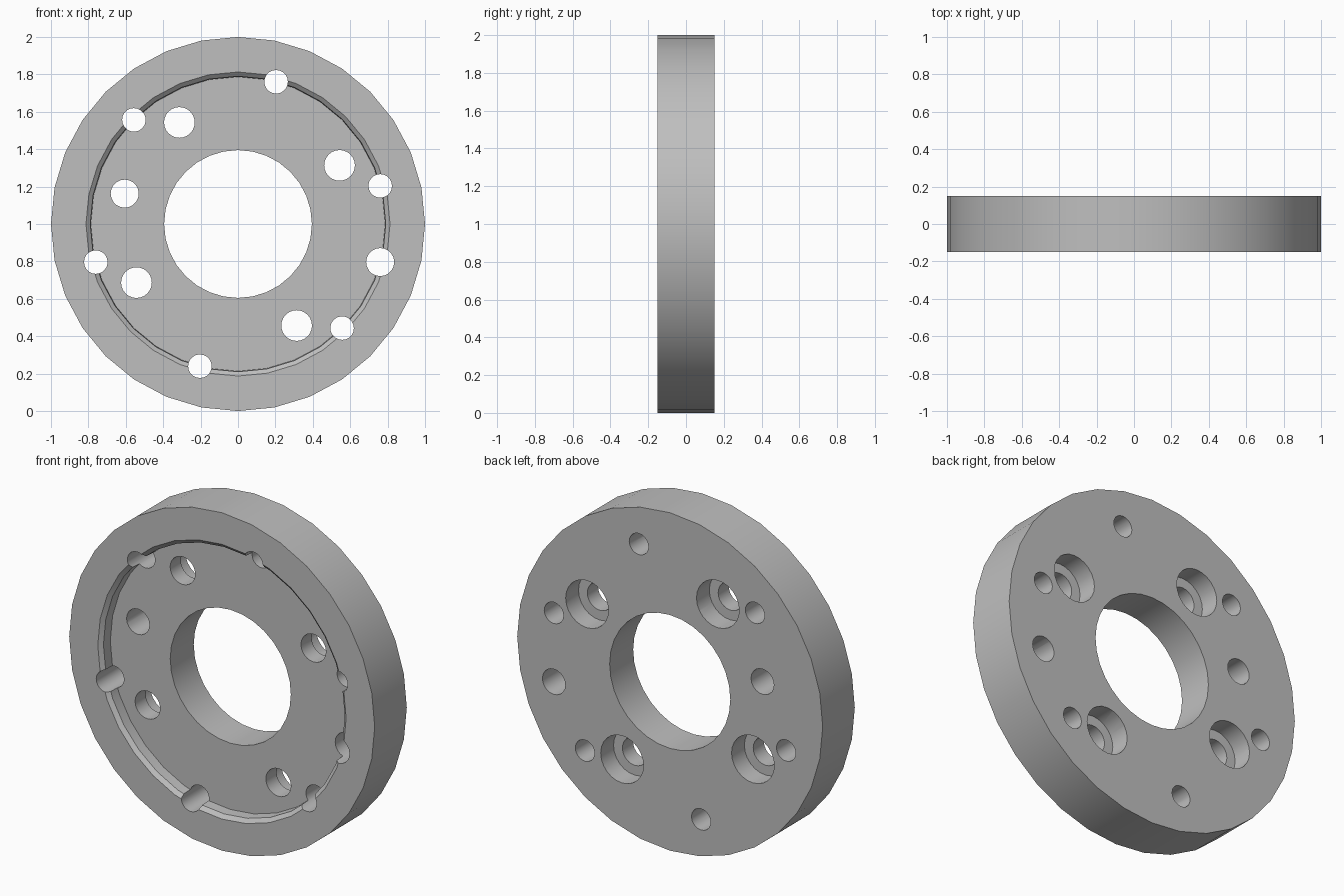
import bpy
import bmesh
from math import sin, cos, tau, radians

cube = bpy.data.objects.get("Cube")
if cube:
    bpy.data.objects.remove(cube)

HALF = 0.15          # half of the plate thickness
FLOOR = -0.07        # depth position of the front recess floor
PIN_CIRCLE = 0.787
BOLT_CIRCLE = 0.627


def revolve(bm, profile, cx=0.0, cz=1.0, sides=32, ring=False):
    """Turn (radius, y) points about a y-directed axis, as a ring or a capped rod."""
    loops = []
    for r, y in profile:
        loops.append([bm.verts.new((cx + r * cos(tau * i / sides), y, cz + r * sin(tau * i / sides)))
                      for i in range(sides)])
    pairs = list(zip(loops, loops[1:]))
    if ring:
        pairs.append((loops[-1], loops[0]))
    else:
        bm.faces.new(loops[0])
        bm.faces.new(loops[-1])
    for a, b in pairs:
        for i in range(sides):
            j = (i + 1) % sides
            bm.faces.new((a[i], a[j], b[j], b[i]))


def make_object(name, bm):
    bmesh.ops.recalc_face_normals(bm, faces=bm.faces)
    mesh = bpy.data.meshes.new(name)
    bm.to_mesh(mesh)
    bm.free()
    obj = bpy.data.objects.new(name, mesh)
    bpy.context.collection.objects.link(obj)
    return obj


def drill(bm, angle, circle, profile, sides=20):
    a = radians(angle)
    revolve(bm, profile, circle * cos(a), 1 + circle * sin(a), sides)


# Plate with centre bore and chamfered front recess
bm = bmesh.new()
revolve(bm, [(0.395, FLOOR), (0.787, FLOOR), (0.79, -0.13), (0.813, -HALF),
             (1.0, -HALF), (1.0, HALF), (0.395, HALF)], sides=32, ring=True)
plate = make_object("flange_plate", bm)

# Drills: pin holes, two dowel holes, four counterbored bolt holes
bm = bmesh.new()
for k in range(6):
    drill(bm, 15 + 60 * k, PIN_CIRCLE, [(0.063, -0.3), (0.063, 0.3)])
drill(bm, -15, PIN_CIRCLE, [(0.075, -0.3), (0.075, 0.3)])
drill(bm, 165, BOLT_CIRCLE, [(0.075, -0.3), (0.075, 0.3)])
for k in range(4):
    drill(bm, 30 + 90 * k, BOLT_CIRCLE,
          [(0.082, -0.3), (0.082, 0.03), (0.14, 0.03), (0.14, 0.3)], 24)
drills = make_object("hole_cutter", bm)
drills.hide_render = True

# Cut the holes
cut = plate.modifiers.new("holes", 'BOOLEAN')
cut.operation = 'DIFFERENCE'
cut.solver = 'EXACT'
cut.object = drills
bpy.ops.object.select_all(action='DESELECT')
plate.select_set(True)
bpy.context.view_layer.objects.active = plate
bpy.ops.object.modifier_apply(modifier=cut.name)
bpy.data.objects.remove(drills)

# Plain grey metal
grey = bpy.data.materials.new("plain_grey")
grey.use_nodes = True
colour = (0.52, 0.52, 0.52, 1)
grey.diffuse_color = colour
grey.node_tree.nodes["Principled BSDF"].inputs["Base Color"].default_value = colour
plate.data.materials.clear()
plate.data.materials.append(grey)
bpy.ops.object.shade_smooth_by_angle(angle=radians(30))
